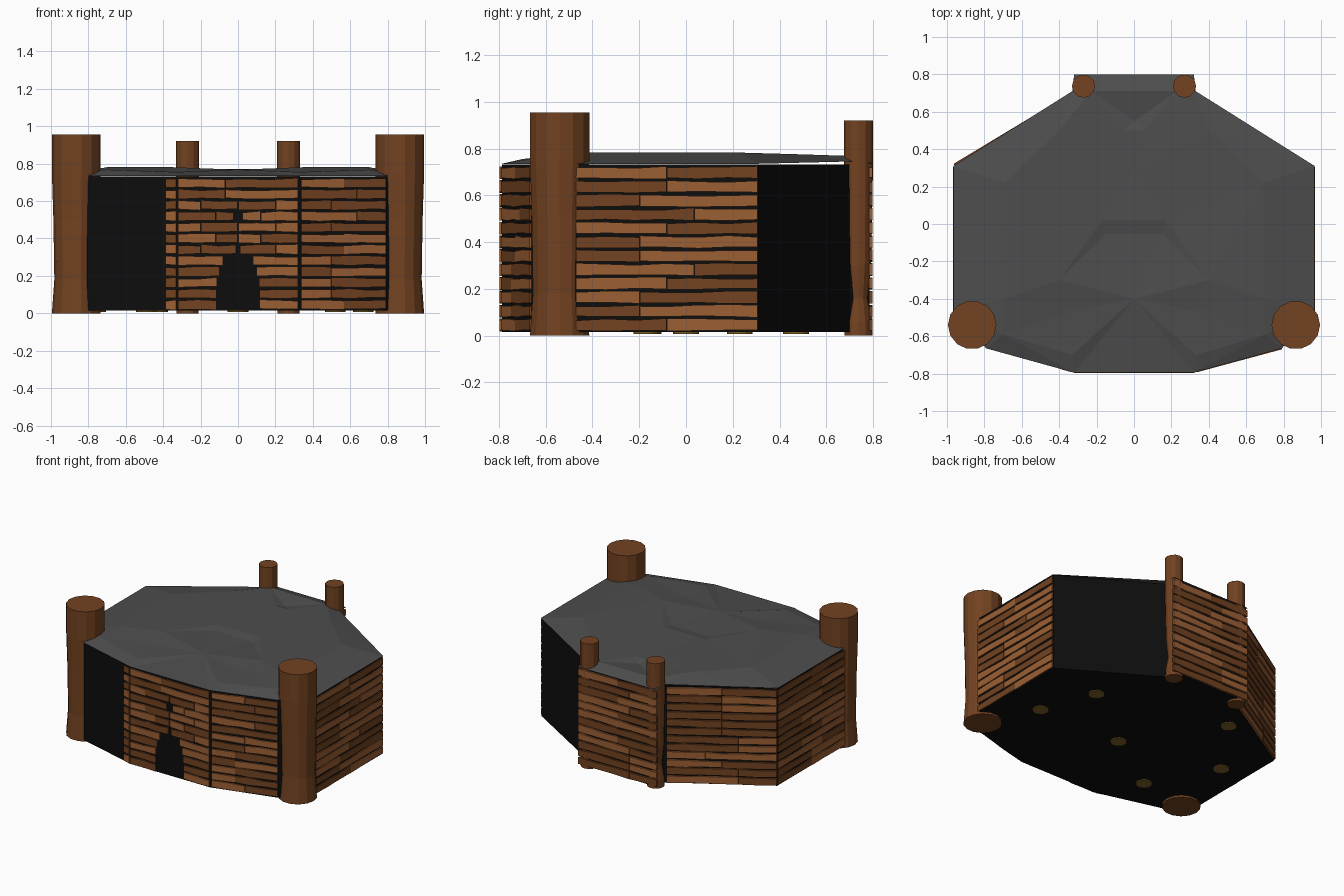
import bpy, bmesh, random
from math import pi, cos, sin
from mathutils import Vector
from mathutils.geometry import delaunay_2d_cdt

if "Cube" in bpy.data.objects:
    bpy.data.objects.remove(bpy.data.objects["Cube"])

random.seed(4)


def mat(name, col):
    m = bpy.data.materials.new(name)
    m.diffuse_color = (*col, 1)
    m.use_nodes = True
    m.node_tree.nodes["Principled BSDF"].inputs["Base Color"].default_value = m.diffuse_color
    return m


DARK = mat("dark_wood", (0.17, 0.055, 0.015))
LIGHT = mat("light_wood", (0.33, 0.115, 0.035))
BLACK = mat("black", (0.004, 0.004, 0.004))
GREY = mat("roof_grey", (0.075, 0.075, 0.075))
OCHRE = mat("ochre", (0.2, 0.12, 0.02))


def finish(name, bm, *mats):
    bmesh.ops.recalc_face_normals(bm, faces=bm.faces)
    me = bpy.data.meshes.new(name)
    bm.to_mesh(me)
    bm.free()
    for m in mats:
        me.materials.append(m)
    ob = bpy.data.objects.new(name, me)
    bpy.context.collection.objects.link(ob)
    return ob


def lathe(name, x, y, profile, m, sides=12):
    """Closed post from (radius, z) pairs."""
    bm = bmesh.new()
    rings = [[bm.verts.new((x + r * cos(2 * pi * i / sides), y + r * sin(2 * pi * i / sides), z))
              for i in range(sides)] for r, z in profile]
    for a, b in zip(rings, rings[1:]):
        for i in range(sides):
            j = (i + 1) % sides
            bm.faces.new((a[i], a[j], b[j], b[i]))
    bm.faces.new(rings[0])
    bm.faces.new(rings[-1])
    finish(name, bm, m)


ROWS, Z0, Z1 = 12, 0.018, 0.728
PITCH = (Z1 - Z0) / ROWS


def plank(bm, p0, d, n, a, b, row, tone):
    """One rough board from distance a to b along direction d."""
    segs = max(1, round((b - a) / 0.12))
    rings = []
    for i in range(segs + 1):
        c = p0 + d * (a + (b - a) * i / segs)
        zb = Z0 + PITCH * row + random.uniform(0, 0.007)
        zt = Z0 + PITCH * (row + 1) - random.uniform(0.003, 0.013)
        o, q = n * 0.008, n * -0.008
        rings.append([bm.verts.new((*(c + s), z)) for s, z in ((q, zb), (o, zb), (o, zt), (q, zt))])
    faces = [bm.faces.new(rings[0]), bm.faces.new(rings[-1])]
    for r, s in zip(rings, rings[1:]):
        for i in range(4):
            j = (i + 1) % 4
            faces.append(bm.faces.new((r[i], r[j], s[j], s[i])))
    for f in faces:
        f.material_index = tone


def wall(name, p0, p1, spans=None):
    """Stacked boards between two plan points, running counter-clockwise."""
    p0, p1 = Vector(p0), Vector(p1)
    d = (p1 - p0).normalized()
    n = Vector((d.y, -d.x))
    length = (p1 - p0).length
    bm = bmesh.new()
    for row in range(ROWS):
        if spans:
            pieces = spans(row)
        elif length < 0.1:
            pieces = [(0, length)]
        else:
            c = length * random.choice((0.35, 0.5, 0.5, 0.65))
            pieces = [(0, c), (c + 0.002, length)]
        tone = random.randint(0, 1)
        for a, b in pieces:
            plank(bm, p0, d, n, a, b, row, tone)
            tone = 1 - tone if random.random() < 0.6 else tone
    finish(name, bm, DARK, LIGHT)


def door_spans(row):
    """Front boards, leaving the doorway and small window open."""
    gap = [0.115, 0.115, 0.112, 0.10, 0.08, 0.012, 0.003, 0.003, 0.025, 0.003, 0, 0][row]
    if gap == 0:
        return [(0, 0.25), (0.252, 0.64)]
    out = [(0, 0.32 - gap), (0.32 + gap, 0.64)]
    if gap < 0.05:
        s = 0.12 if row % 2 else 0.2
        out = [(0, s), (s + 0.002, 0.32 - gap), (0.32 + gap, 0.64 - s), (0.642 - s, 0.64)]
    return out


# Core block
half = [(0.32, -0.787), (0.79, -0.66), (0.96, -0.47), (0.96, 0.31), (0.31, 0.70), (0.27, 0.785)]
core = half + [(-x, y) for x, y in reversed(half)]
bm = bmesh.new()
low = [bm.verts.new((x, y, 0.015)) for x, y in core]
top = [bm.verts.new((x, y, 0.732)) for x, y in core]
for i in range(len(core)):
    j = (i + 1) % len(core)
    bm.faces.new((low[i], low[j], top[j], top[i]))
bm.faces.new(low)
finish("core_block", bm, BLACK)

# Roof: rim, raised inner ring and worn hollows
rim = [(0.32, -0.795, 0.733), (0.79, -0.665, 0.735), (0.966, -0.47, 0.735), (0.966, 0.31, 0.735),
       (0.33, 0.71, 0.745), (0.32, 0.80, 0.735)]
inner = [(0.33, -0.70, 0.755), (0.70, -0.59, 0.768), (0.69, -0.40, 0.783), (0.69, 0.22, 0.783),
         (0.23, 0.71, 0.768), (0.40, 0.50, 0.775), (0.40, -0.3, 0.783), (0.17, 0.02, 0.772),
         (0.15, -0.05, 0.760), (0.30, -0.46, 0.762), (0.06, 0.5, 0.765)]
hollow = [(0, 0.55, 0.748), (0, 0.3, 0.766), (0, -0.4, 0.768)]
flip = lambda pts: [(-x, y, z) for x, y, z in reversed(pts)]
outline = rim + flip(rim)
pts = outline + inner + flip(inner) + hollow
cos2, _, tris, orig, _, _ = delaunay_2d_cdt([Vector(p[:2]) for p in pts], [],
                                            [list(range(len(outline)))], 1, 1e-5)
bm = bmesh.new()
vs = [bm.verts.new((c.x, c.y, pts[o[0]][2] if o else 0.76)) for c, o in zip(cos2, orig)]
for t in tris:
    bm.faces.new([vs[i] for i in t])
roof = finish("roof", bm, GREY)
if roof.data.polygons[0].normal.z < 0:
    roof.data.flip_normals()

# Plank walls (front left and back right stay bare)
wall("front_wall", (-0.32, -0.789), (0.32, -0.789), door_spans)
wall("front_left_edge", (-0.385, -0.770), (-0.33, -0.785))
wall("front_right_wall", (0.338, -0.784), (0.79, -0.662))
wall("right_wall", (0.96, -0.47), (0.96, 0.305))
wall("left_wall", (-0.96, 0.305), (-0.96, -0.47))
wall("back_left_wall", (-0.33, 0.695), (-0.96, 0.315))
wall("back_wall", (0.32, 0.79), (-0.32, 0.79))

# Corner posts
for side, s in (("left", -1), ("right", 1)):
    lathe("front_post_" + side, s * 0.865, -0.54,
          [(0.13, 0), (0.117, 0.18), (0.122, 0.5), (0.13, 0.75), (0.13, 0.955)], DARK, 14)
    lathe("back_post_" + side, s * 0.27, 0.737,
          [(0.06, 0), (0.058, 0.06), (0.04, 0.16), (0.054, 0.30), (0.062, 0.7), (0.062, 0.92)], DARK)

# Small feet under the floor
for i, (x, y) in enumerate([(0.52, 0.23), (0.67, -0.17), (0, -0.16), (-0.49, -0.48), (-0.76, 0), (-0.43, 0.47)]):
    lathe("floor_foot_%d" % i, x, y, [(0.055, 0.008), (0.055, 0.03)], OCHRE)
